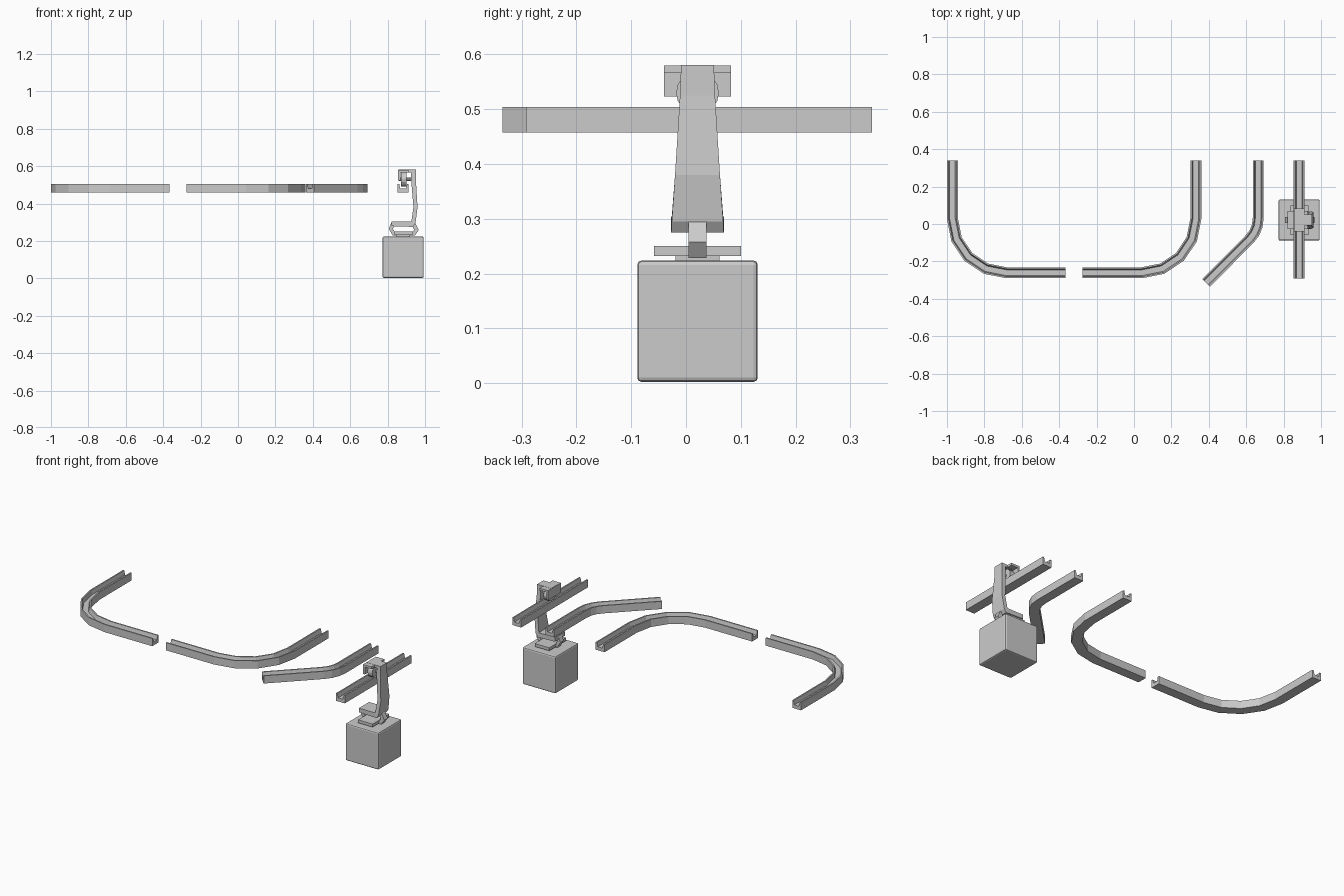
import bpy, bmesh, math
from mathutils import Vector

if "Cube" in bpy.data.objects:
    bpy.data.objects.remove(bpy.data.objects["Cube"])

CX, CY = 0.883, 0.021


def finish(name, bm):
    bmesh.ops.recalc_face_normals(bm, faces=bm.faces)
    me = bpy.data.meshes.new(name)
    bm.to_mesh(me)
    bm.free()
    ob = bpy.data.objects.new(name, me)
    bpy.context.collection.objects.link(ob)
    return ob


def loft(name, rings, closed=False):
    """Skin a list of equal-length rings, capping the ends unless closed."""
    bm = bmesh.new()
    vs = [[bm.verts.new(p) for p in r] for r in rings]
    n = len(vs[0])
    pairs = list(zip(vs, vs[1:])) + ([(vs[-1], vs[0])] if closed else [])
    for a, b in pairs:
        for i in range(n):
            j = (i + 1) % n
            bm.faces.new((a[i], a[j], b[j], b[i]))
    if not closed:
        bm.faces.new(vs[0])
        bm.faces.new(vs[-1])
    return finish(name, bm)


def box(name, x0, x1, y0, y1, z0, z1):
    return loft(name, [[(x0, y0, z), (x1, y0, z), (x1, y1, z), (x0, y1, z)]
                       for z in (z0, z1)])


def arc(cx, cy, r, a0, a1, n):
    return [(cx + r * math.cos(math.radians(a0 + (a1 - a0) * i / n)),
             cy + r * math.sin(math.radians(a0 + (a1 - a0) * i / n)))
            for i in range(n + 1)]


# Open-topped channel section: (sideways offset, height)
CHANNEL = [(-0.029, 0.458), (0.029, 0.458), (0.029, 0.504), (0.021, 0.504),
           (0.015, 0.479), (-0.015, 0.479), (-0.021, 0.504), (-0.029, 0.504)]


def rail(name, path):
    pts = [Vector(p) for p in path]
    rings = []
    for i, p in enumerate(pts):
        d0 = (p - pts[i - 1]).normalized() if i else (pts[1] - p).normalized()
        d1 = (pts[i + 1] - p).normalized() if i < len(pts) - 1 else d0
        t = (d0 + d1).normalized()
        side = Vector((-t.y, t.x)) / t.dot(d1)      # mitred corner
        rings.append([(p.x + side.x * o, p.y + side.y * o, z) for o, z in CHANNEL])
    return loft(name, rings)


# Rails: two quarter turns, a 45 degree turn and a straight
rail("rail_left_curve", [(-0.971, 0.34)] + arc(-0.68, 0.03, 0.291, 180, 270, 4) + [(-0.365, -0.261)])
rail("rail_right_curve", [(-0.275, -0.261)] + arc(0.04, 0.03, 0.291, 270, 360, 4) + [(0.331, 0.34)])
rail("rail_half_curve", [(0.664, 0.34)] + arc(0.507, 0.03, 0.157, 0, -45, 3) + [(0.385, -0.315)])
rail("rail_straight", [(CX, 0.34), (CX, -0.292)])

# Hanging cargo box
cargo = box("cargo_box", CX - 0.11, CX + 0.11, CY - 0.11, CY + 0.11, 0.002, 0.224)
bev = cargo.modifiers.new("bevel", 'BEVEL')
bev.width, bev.segments = 0.008, 2

# Plate on the box
box("box_plate", 0.836, 0.932, CY - 0.079, CY + 0.079, 0.232, 0.25)
box("box_plate_foot", 0.845, 0.92, CY - 0.04, CY + 0.04, 0.222, 0.233)

# Narrow strap looping around the foot and plate
outer = [(0.822, 0.302), (0.806, 0.265), (0.828, 0.228), (0.945, 0.228), (0.966, 0.258), (0.945, 0.30)]
inner = [(0.838, 0.282), (0.828, 0.265), (0.84, 0.245), (0.93, 0.245), (0.942, 0.26), (0.93, 0.282)]
loft("strap", [[(o[0], CY - 0.016, o[1]), (o[0], CY + 0.016, o[1]),
                (i[0], CY + 0.016, i[1]), (i[0], CY - 0.016, i[1])]
               for o, i in zip(outer, inner)], closed=True)

# Hanger arm: (inner x, inner z, outer x, outer z, half width)
ARM = [(0.858, 0.566, 0.858, 0.581, 0.030), (0.926, 0.566, 0.951, 0.581, 0.030),
       (0.926, 0.525, 0.951, 0.525, 0.032), (0.938, 0.38, 0.96, 0.38, 0.041),
       (0.927, 0.304, 0.949, 0.295, 0.047), (0.92, 0.304, 0.936, 0.275, 0.048),
       (0.82, 0.304, 0.82, 0.279, 0.048)]
loft("hanger_arm", [[(xi, CY - w, zi), (xi, CY + w, zi), (xo, CY + w, zo), (xo, CY - w, zo)]
                    for xi, zi, xo, zo, w in ARM])

# Trolley cover and wheel running in the rail
box("trolley_top", 0.856, 0.912, CY - 0.061, CY + 0.061, 0.567, 0.58)
box("trolley_skirt", 0.856, 0.868, CY - 0.061, CY + 0.061, 0.523, 0.568)


def disc(name, x0, x1, r, z=0.53, n=16):
    ring = arc(CY, z, r, 0, 360 - 360 / n, n - 1)
    return loft(name, [[(x, y, h) for y, h in ring] for x in (x0, x1)])


disc("trolley_wheel", 0.871, 0.902, 0.039)
disc("wheel_axle", 0.862, 0.935, 0.009, n=8)
